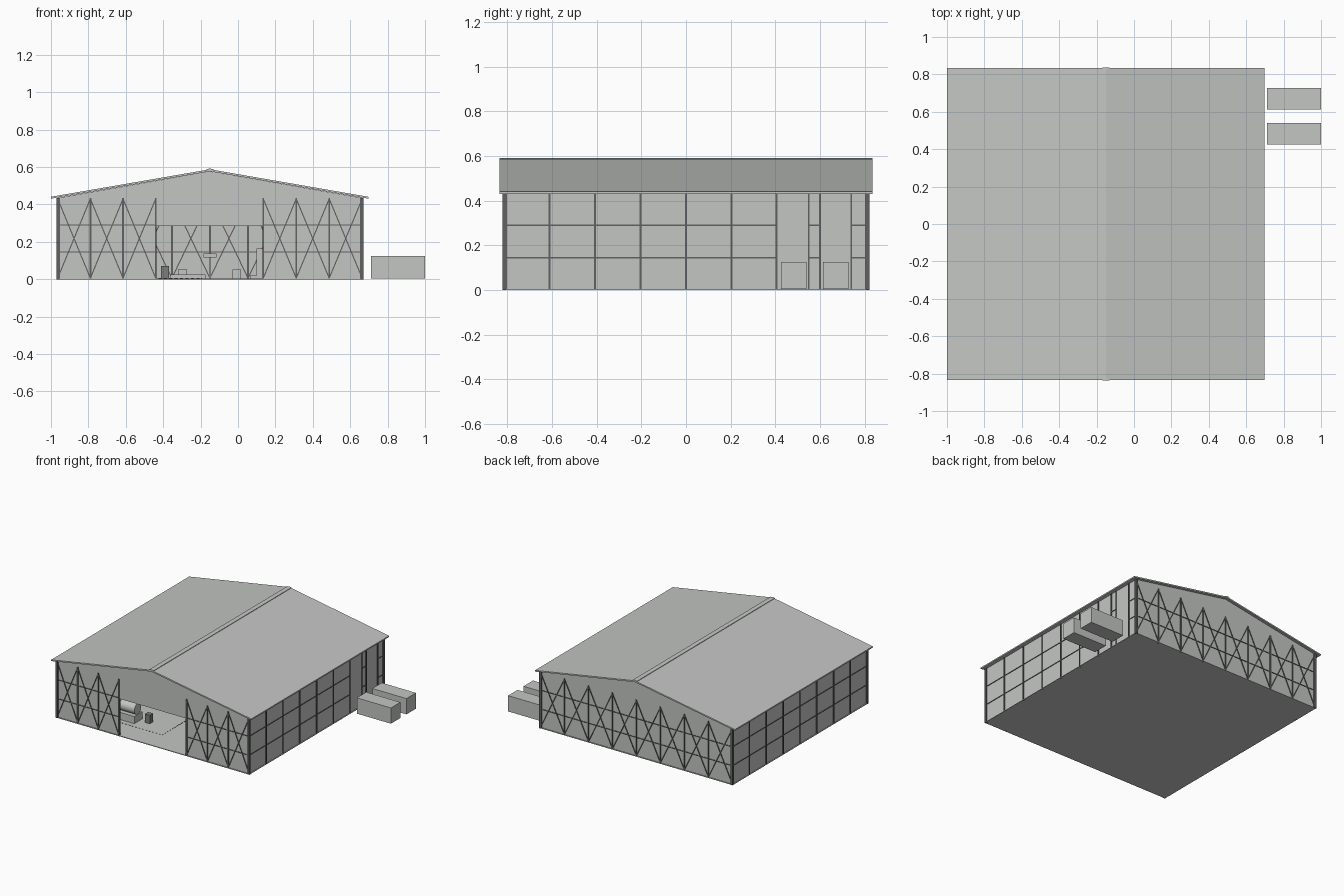
import bpy, bmesh, math
from mathutils import Vector

if "Cube" in bpy.data.objects:
    bpy.data.objects.remove(bpy.data.objects["Cube"])


def material(name, r, g, b):
    m = bpy.data.materials.new(name)
    m.diffuse_color = (r, g, b, 1)
    m.use_nodes = True
    m.node_tree.nodes["Principled BSDF"].inputs["Base Color"].default_value = m.diffuse_color
    return m


PANEL = material("pale grey panel", 0.55, 0.565, 0.55)
STEEL = material("dark grey steel", 0.12, 0.12, 0.12)
MACHINE = material("mid grey machine", 0.2, 0.2, 0.2)


def finish(name, bm, mat):
    bmesh.ops.recalc_face_normals(bm, faces=bm.faces)
    me = bpy.data.meshes.new(name)
    bm.to_mesh(me)
    bm.free()
    me.materials.append(mat)
    ob = bpy.data.objects.new(name, me)
    bpy.context.collection.objects.link(ob)
    return ob


def add_box(bm, x0, x1, y0, y1, z0, z1):
    vs = bmesh.ops.create_cube(bm, size=1)["verts"]
    for v in vs:
        v.co = Vector((x0 + (v.co.x + .5) * (x1 - x0),
                       y0 + (v.co.y + .5) * (y1 - y0),
                       z0 + (v.co.z + .5) * (z1 - z0)))


def box(name, mat, *bounds):
    bm = bmesh.new()
    add_box(bm, *bounds)
    return finish(name, bm, mat)


def extrude_y(name, mat, profile, y0, y1):
    """Extrude an x-z outline along y."""
    bm = bmesh.new()
    face = bm.faces.new([bm.verts.new((x, y0, z)) for x, z in profile])
    ext = bmesh.ops.extrude_face_region(bm, geom=[face])["geom"]
    for v in ext:
        if isinstance(v, bmesh.types.BMVert):
            v.co.y = y1
    return finish(name, bm, mat)


def add_bar(bm, a, b, width, depth):
    """Brace between two x-z points on a gable wall, in local y = 0."""
    a, b = Vector(a), Vector(b)
    d = (b - a).normalized()
    side = Vector((-d.z, 0, d.x)) * width / 2
    rings = []
    for y in (-depth / 2, depth / 2):
        o = Vector((0, y, 0))
        rings.append([bm.verts.new(p + o) for p in (a - side, a + side, b + side, b - side)])
    bm.faces.new(rings[0])
    bm.faces.new(rings[1])
    for i in range(4):
        j = (i + 1) % 4
        bm.faces.new((rings[0][i], rings[0][j], rings[1][j], rings[1][i]))


XL, XR, YW = -0.97, 0.67, 0.82
RIDGE, EAVE, TOP = -0.15, 0.434, 0.577
OPEN_L, OPEN_R, OPEN_TOP = -0.44, 0.135, 0.285
T = 0.006        # wall thickness
INSET = 0.006    # wall behind the outer face of the frame
GIRTS = (0.145, 0.29)

# Floor slab
box("floor_slab", PANEL, XL, XR, -YW, YW, 0, 0.005)

# Gable walls, the front one with the wide entrance
front = [(XL, 0), (OPEN_L, 0), (OPEN_L, OPEN_TOP), (OPEN_R, OPEN_TOP), (OPEN_R, 0),
         (XR, 0), (XR, EAVE), (RIDGE, TOP), (XL, EAVE)]
back = [(XL, 0), (XR, 0), (XR, EAVE), (RIDGE, TOP), (XL, EAVE)]
extrude_y("front_wall", PANEL, front, -YW + INSET, -YW + INSET + T)
extrude_y("back_wall", PANEL, back, YW - INSET - T, YW - INSET)

# Side walls
box("left_wall", PANEL, XL + INSET, XL + INSET + T, -YW + INSET, YW - INSET, 0, EAVE)
box("right_wall", PANEL, XR - INSET - T, XR - INSET, -YW + INSET, YW - INSET, 0, EAVE)

# Roof sheet and ridge cap
roof = [(-1, 0.431), (-1, 0.441), (RIDGE, 0.588), (0.697, 0.441), (0.697, 0.431), (RIDGE, 0.577)]
extrude_y("roof", PANEL, roof, -0.835, 0.835)
cap = [(RIDGE - 0.018, 0.583), (RIDGE - 0.018, 0.589), (RIDGE, 0.592),
       (RIDGE + 0.018, 0.589), (RIDGE + 0.018, 0.583)]
extrude_y("ridge_cap", PANEL, cap, -0.836, 0.836)


# Gable framing: posts, girts and crossed braces in each bay
def gable_frame(name, y, spans):
    bm = bmesh.new()
    for x0, x1, bays in spans:
        step = (x1 - x0) / bays
        for i in range(bays + 1):
            x = x0 + i * step
            add_box(bm, x - .005, x + .005, -.009, .009, 0, EAVE)
        for z in GIRTS:
            add_box(bm, x0, x1, -.007, .007, z - .003, z + .003)
        for i in range(bays):
            a, b = x0 + i * step, x0 + (i + 1) * step
            add_bar(bm, (a, 0, 0.006), (b, 0, 0.43), .006, .0165)
            add_bar(bm, (a, 0, 0.43), (b, 0, 0.006), .006, .0155)
    bmesh.ops.translate(bm, verts=bm.verts, vec=(0, y, 0))
    finish(name, bm, STEEL)


yf = YW - INSET - T / 2
gable_frame("front_frame", -yf, [(XL + .006, OPEN_L, 3), (OPEN_R, XR - .006, 3)])
gable_frame("back_frame", yf, [(XL + .006, XR - .006, 8)])


# Side framing: posts and girts, with girts left out across the dock doors
def side_frame(name, x, posts, gaps):
    bm = bmesh.new()
    for y in posts:
        add_box(bm, x - .009, x + .009, y - .004, y + .004, 0, EAVE)
    for a, b in zip(posts, posts[1:]):
        if (a, b) not in gaps:
            for z in GIRTS:
                add_box(bm, x - .007, x + .007, a, b, z - .003, z + .003)
    finish(name, bm, STEEL)


even = [-0.815 + i * 0.20375 for i in range(9)]
xs = INSET + T / 2
side_frame("left_frame", XL + xs, even, [])
side_frame("right_frame", XR - xs, even[:6] + [0.405, 0.55, 0.60, 0.74, 0.815],
           [(0.405, 0.55), (0.60, 0.74)])

# Corner posts
bm = bmesh.new()
for x in (XL + .007, XR - .007):
    for y in (-YW + .006, YW - .006):
        add_box(bm, x - .008, x + .008, y - .008, y + .008, 0, EAVE)
finish("corner_posts", bm, STEEL)

# Containers standing at the dock doors
for i, y in enumerate((0.425, 0.613)):
    box(f"container_{i + 1}", PANEL, 0.71, 1.0, y, y + 0.115, 0.004, 0.125)

# Machine with a drum on a base, and its control cabinet
box("machine_base", PANEL, -0.60, -0.46, -0.60, -0.50, 0.005, 0.06)
bm = bmesh.new()
bmesh.ops.create_cone(bm, cap_ends=True, segments=24, radius1=.042, radius2=.042, depth=.13)
for v in bm.verts:
    v.co = Vector((v.co.z - 0.53, v.co.y - 0.55, v.co.x + 0.10))
drum = finish("machine_drum", bm, PANEL)
for p in drum.data.polygons:
    p.use_smooth = len(p.vertices) == 4
box("control_cabinet", MACHINE, -0.412, -0.37, -0.54, -0.50, 0.005, 0.07)

# Production equipment deeper in the hall
box("conveyor", PANEL, -0.36, -0.175, -0.30, 0.0, 0.005, 0.025)
box("conveyor_unit", PANEL, -0.32, -0.272, -0.25, -0.17, 0.025, 0.053)
box("hanging_panel", PANEL, -0.185, -0.115, 0.20, 0.24, 0.116, 0.138)
box("hanging_panel_post", PANEL, -0.155, -0.145, 0.215, 0.225, 0.005, 0.116)
box("pallet", PANEL, -0.03, 0.015, 0.05, 0.12, 0.005, 0.053)
box("storage_rack", PANEL, 0.10, 0.20, 0.30, 0.50, 0.005, 0.165)
box("low_crate", PANEL, 0.065, 0.10, 0.30, 0.40, 0.005, 0.02)

# Dashed floor marking around the work area
bm = bmesh.new()
for i in range(14):
    x = -0.60 + i * 0.029
    add_box(bm, x, x + .017, -.642, -.638, .005, .0065)
for i in range(12):
    y = -0.64 + i * 0.029
    add_box(bm, -.197, -.193, y, y + .017, .005, .0065)
finish("floor_marking", bm, STEEL)
